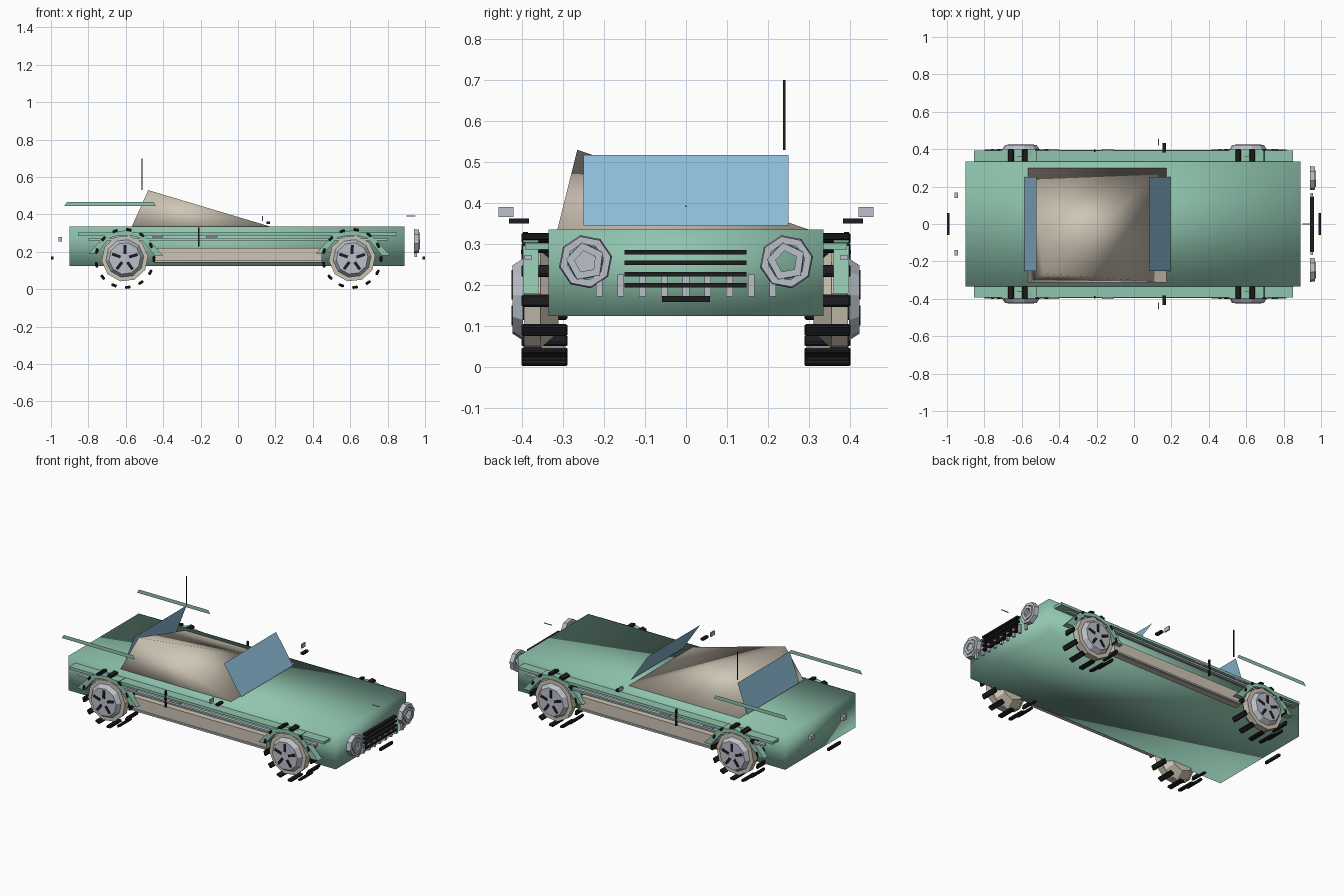
import bpy, bmesh, math
from mathutils import Matrix, Vector

if "Cube" in bpy.data.objects:
    bpy.data.objects.remove(bpy.data.objects["Cube"])


def material(name, rgb):
    m = bpy.data.materials.new(name)
    m.diffuse_color = (*rgb, 1)
    m.use_nodes = True
    m.node_tree.nodes["Principled BSDF"].inputs["Base Color"].default_value = m.diffuse_color
    return m


GREEN = material("mint green", (0.28, 0.56, 0.43))
BEIGE = material("warm beige", (0.62, 0.56, 0.46))
GLASS = material("blue glass", (0.26, 0.50, 0.68))
BLACK = material("black", (0.012, 0.012, 0.014))
CHROME = material("chrome grey", (0.50, 0.53, 0.59))


def finish(name, bm, mat, smooth=False):
    me = bpy.data.meshes.new(name)
    bm.normal_update()
    bm.to_mesh(me)
    bm.free()
    me.materials.append(mat)
    for p in me.polygons:
        p.use_smooth = smooth
    ob = bpy.data.objects.new(name, me)
    bpy.context.collection.objects.link(ob)
    return ob


def add_box(bm, lo, hi, rot=None, about=None):
    lo, hi = Vector(lo), Vector(hi)
    c, s = (lo + hi) / 2, hi - lo
    mat = Matrix.Translation(c) @ Matrix.Diagonal((*s, 1))
    if rot:
        mat = Matrix.Translation(c) @ Matrix.Rotation(rot, 4, 'Y') @ Matrix.Diagonal((*s, 1))
    bmesh.ops.create_cube(bm, size=1, matrix=mat)


def box(name, lo, hi, mat, smooth=False, rot=None):
    bm = bmesh.new()
    add_box(bm, lo, hi, rot)
    return finish(name, bm, mat, smooth)


def faces(name, pts, polys, mat, smooth=False):
    bm = bmesh.new()
    vs = [bm.verts.new(p) for p in pts]
    for f in polys:
        bm.faces.new([vs[i] for i in f])
    bmesh.ops.recalc_face_normals(bm, faces=bm.faces)
    return finish(name, bm, mat, smooth)


def add_cyl(bm, c, r1, r2, depth, n, axis, turn=0):
    rot = Matrix.Rotation(math.pi / 2, 4, 'Y') if axis == 'X' else Matrix.Rotation(-math.pi / 2, 4, 'X')
    bmesh.ops.create_cone(bm, cap_ends=True, segments=n, radius1=r1, radius2=r2, depth=depth,
                          matrix=Matrix.Translation(c) @ rot @ Matrix.Rotation(turn, 4, 'Z'))


def add_ring(bm, c, ri, ro, depth, n, turn=0):
    # flat ring facing along x
    loops = []
    for r, dx in ((ri, -depth / 2), (ro, -depth / 2), (ro * 0.95, depth / 2), (ri, depth / 2)):
        loops.append([bm.verts.new((c[0] + dx, c[1] + r * math.cos(turn + math.tau * k / n),
                                    c[2] + r * math.sin(turn + math.tau * k / n))) for k in range(n)])
    for j in range(4):
        a, b = loops[j], loops[(j + 1) % 4]
        for k in range(n):
            bm.faces.new((a[k], a[(k + 1) % n], b[(k + 1) % n], b[k]))
    bmesh.ops.recalc_face_normals(bm, faces=bm.faces)


# main body and collapsed cabin
box("body", (-0.9, -0.335, 0.125), (0.89, 0.335, 0.335), GREEN, True)
faces("cabin", [(-0.57, -0.315, 0.33), (0.19, -0.315, 0.33), (0.19, 0.315, 0.33), (-0.57, 0.315, 0.33),
                (-0.48, -0.265, 0.53)],
      [(0, 1, 2, 3), (0, 1, 4), (1, 2, 4), (2, 3, 4), (3, 0, 4)], BEIGE, True)

# windows are single sheets
for name, xb, xt in (("windshield", 0.195, 0.08), ("rear_window", -0.585, -0.52)):
    faces(name, [(xb, -0.25, 0.345), (xb, 0.25, 0.345), (xt, 0.25, 0.517), (xt, -0.25, 0.517)],
          [(0, 1, 2, 3)], GLASS)

# aerial and hood ornament
box("aerial", (-0.516, 0.237, 0.53), (-0.511, 0.242, 0.70), BLACK)
box("hood_ornament", (0.9, -0.002, 0.39), (0.95, 0.002, 0.394), CHROME)

# parts repeated on both sides
for s, tag in ((-1, "right"), (1, "left")):
    def sbox(name, x0, x1, y0, y1, z0, z1, mat, rot=None):
        a, b = sorted((s * y0, s * y1))
        return box(f"{name}_{tag}", (x0, a, z0), (x1, b, z1), mat, rot=rot)

    # tail fin sheet
    faces(f"tail_fin_{tag}", [(-0.93, s * 0.36, 0.444), (-0.44, s * 0.36, 0.444),
                              (-0.45, s * 0.36, 0.466), (-0.915, s * 0.36, 0.466)], [(0, 1, 2, 3)], GREEN)
    # side rails, trim, sill, door seam, handles
    sbox("side_rail", -0.855, 0.85, 0.335, 0.393, 0.287, 0.303, GREEN)
    sbox("trim_strip", -0.80, 0.80, 0.375, 0.395, 0.262, 0.272, CHROME)
    sbox("sill", -0.45, 0.45, 0.33, 0.37, 0.14, 0.222, BEIGE)
    sbox("sill_trim", -0.45, 0.45, 0.36, 0.38, 0.143, 0.153, CHROME)
    sbox("door_seam", -0.214, -0.206, 0.385, 0.398, 0.23, 0.33, BLACK)
    for i, x in enumerate((-0.43, -0.14)):
        sbox(f"door_handle_{i}", x - 0.03, x + 0.03, 0.39, 0.402, 0.276, 0.286, CHROME)
    # mirrors
    sbox("mirror_arm", 0.152, 0.170, 0.383, 0.432, 0.35, 0.363, BLACK)
    sbox("mirror", 0.127, 0.134, 0.42, 0.457, 0.366, 0.391, CHROME)
    # rear lamp
    sbox("rear_lamp", -0.96, -0.94, 0.138, 0.168, 0.255, 0.28, CHROME)

    # headlight: stacked twisted rings, one with a closed lens
    bm = bmesh.new()
    hc = (0.955, s * 0.245, 0.257)
    add_ring(bm, hc, 0.045, 0.066, 0.028, 8, 0.2)
    add_ring(bm, (0.962, hc[1], hc[2]), 0.027, 0.05, 0.024, 5, 0.5)
    if s < 0:
        add_cyl(bm, (0.955, hc[1], hc[2]), 0.045, 0.03, 0.02, 6, 'X')
    finish(f"headlight_{tag}", bm, CHROME)

    for wx, wname in ((-0.605, "rear"), (0.61, "front")):
        wz = 0.165
        # pale tyre wall, dark inner hub
        bm = bmesh.new()
        add_cyl(bm, (wx, s * 0.375, wz), 0.125, 0.125, 0.04, 10, 'Y', 0.2)
        finish(f"{wname}_tyre_wall_{tag}", bm, BEIGE)
        bm = bmesh.new()
        r = (0.08, 0.12)[::s]
        add_cyl(bm, (wx, s * 0.333, wz), r[0], r[1], 0.045, 8, 'Y')
        finish(f"{wname}_inner_hub_{tag}", bm, BEIGE)
        # rim disc with star cut lines
        bm = bmesh.new()
        r = (0.102, 0.085)[::s]
        add_cyl(bm, (wx, s * 0.410, wz), r[0], r[1], 0.026, 10, 'Y', 0.2)
        finish(f"{wname}_rim_{tag}", bm, CHROME)
        bm = bmesh.new()
        for k in range(5):
            a = math.tau * k / 5 + 0.3
            px, pz = wx + 0.048 * math.cos(a), wz + 0.048 * math.sin(a)
            add_box(bm, (px - 0.024, s * 0.42 - 0.005, pz - 0.008),
                    (px + 0.024, s * 0.42 + 0.005, pz + 0.008), rot=-a)
        finish(f"{wname}_rim_slots_{tag}", bm, BLACK)
        # thirteen separate tread blocks
        bm = bmesh.new()
        for k in range(13):
            a = math.radians(8) + math.tau * k / 13
            px, pz = wx + 0.155 * math.sin(a), wz + 0.155 * math.cos(a)
            add_box(bm, (px - 0.015, s * 0.345 - 0.056, pz - 0.0075),
                    (px + 0.015, s * 0.345 + 0.056, pz + 0.0075), rot=a)
        tread = finish(f"{wname}_tread_{tag}", bm, BLACK)
        bev = tread.modifiers.new("rounding", 'BEVEL')
        bev.width = 0.004
        # angular wheel arch band
        outer = [(-0.195, 0.19), (-0.10, 0.295), (0, 0.315), (0.10, 0.295), (0.205, 0.18)]
        inner = [(-0.15, 0.19), (-0.08, 0.275), (0, 0.295), (0.08, 0.275), (0.16, 0.18)]
        pts = [(wx + x, s * y, z) for y in (0.36, 0.398) for row in (outer, inner) for x, z in row]
        polys = []
        for k in range(4):
            polys += [(k, k + 1, 6 + k, 5 + k), (10 + k, 11 + k, 16 + k, 15 + k),
                      (k, k + 1, 11 + k, 10 + k), (5 + k, 6 + k, 16 + k, 15 + k)]
        polys += [(0, 5, 15, 10), (4, 9, 19, 14)]
        faces(f"{wname}_wheel_arch_{tag}", pts, polys, GREEN)

# grille bars and bumper teeth
for i, z in enumerate((0.28, 0.254, 0.227, 0.2)):
    box(f"grille_bar_{i}", (0.94, -0.15, z - 0.0055), (0.962, 0.148, z + 0.0055), BLACK)
for i in range(9):
    y = (i - 4) * 0.053
    box(f"grille_tooth_{i}", (0.943, y - 0.008, 0.172), (0.957, y + 0.008, 0.226), CHROME)

# front and rear plates
for x, name in ((0.993, "front_plate"), (-0.993, "rear_plate")):
    box(name, (x - 0.007, -0.058, 0.159), (x + 0.007, 0.058, 0.174), BLACK)
